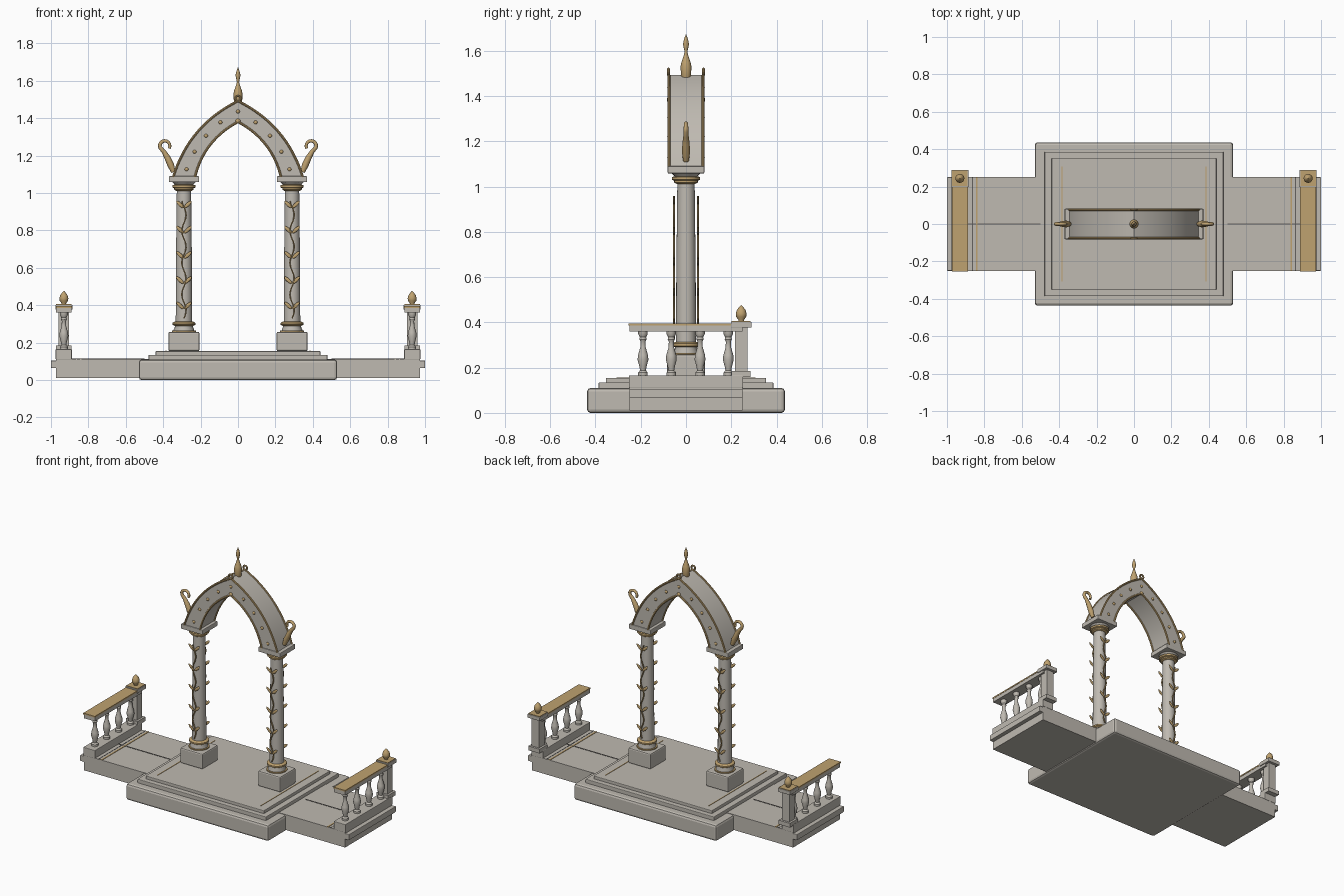
import bpy, bmesh, math
from mathutils import Vector, Matrix

if "Cube" in bpy.data.objects:
    bpy.data.objects.remove(bpy.data.objects["Cube"])


def material(name, rgb):
    m = bpy.data.materials.new(name)
    m.diffuse_color = (*rgb, 1)
    m.use_nodes = True
    m.node_tree.nodes["Principled BSDF"].inputs["Base Color"].default_value = m.diffuse_color
    return m


STONE = material("warm_grey_stone", (0.52, 0.49, 0.44))
GOLD = material("antique_gold", (0.52, 0.36, 0.16))
SEAM = material("dark_seam", (0.13, 0.12, 0.11))


def finish(name, bm, mat, smooth=True):
    bmesh.ops.recalc_face_normals(bm, faces=bm.faces)
    me = bpy.data.meshes.new(name)
    bm.to_mesh(me)
    bm.free()
    me.materials.append(mat)
    ob = bpy.data.objects.new(name, me)
    bpy.context.collection.objects.link(ob)
    if smooth:
        bpy.ops.object.select_all(action='DESELECT')
        bpy.context.view_layer.objects.active = ob
        ob.select_set(True)
        bpy.ops.object.shade_smooth_by_angle(angle=math.radians(35))
    return ob


def box(name, x, y, z, mat=STONE, bevel=0.0):
    """Box from (min, max) ranges, optionally bevelled."""
    bm = bmesh.new()
    size = [b - a for a, b in (x, y, z)]
    mid = [(a + b) / 2 for a, b in (x, y, z)]
    bmesh.ops.create_cube(bm, size=1, matrix=Matrix.Translation(mid) @ Matrix.Diagonal((*size, 1)))
    if bevel:
        bmesh.ops.bevel(bm, geom=bm.edges[:], offset=bevel, segments=2, profile=0.5, affect='EDGES')
    return finish(name, bm, mat, False)


def block(name, cx, cy, h, z, mat=STONE, bevel=0.0):
    return box(name, (cx - h, cx + h), (cy - h, cy + h), z, mat, bevel)


def lathe(name, profile, cx, cy, mat=STONE, n=24):
    """Revolve (radius, z) points about a vertical axis."""
    bm = bmesh.new()
    rings = [[bm.verts.new((cx + r * math.cos(math.tau * i / n), cy + r * math.sin(math.tau * i / n), z))
              for i in range(n)] for r, z in profile]
    for a, b in zip(rings, rings[1:]):
        for i in range(n):
            j = (i + 1) % n
            bm.faces.new((a[i], a[j], b[j], b[i]))
    bm.faces.new(rings[0])
    bm.faces.new(rings[-1])
    return finish(name, bm, mat)


def tube(name, pts, radii, mat=GOLD, n=8):
    """Sweep a circle along a path lying in an xz plane."""
    bm = bmesh.new()
    rings = []
    for k, p in enumerate(pts):
        t = (pts[min(k + 1, len(pts) - 1)] - pts[max(k - 1, 0)]).normalized()
        u = Vector((0, 1, 0))
        v = t.cross(u)
        rings.append([bm.verts.new(p + radii[k] * (u * math.cos(math.tau * i / n) + v * math.sin(math.tau * i / n)))
                      for i in range(n)])
    for a, b in zip(rings, rings[1:]):
        for i in range(n):
            j = (i + 1) % n
            bm.faces.new((a[i], a[j], b[j], b[i]))
    bm.faces.new(rings[0])
    bm.faces.new(rings[-1])
    return finish(name, bm, mat)


def ball(name, loc, scale, tilt=0.0, mat=GOLD):
    bm = bmesh.new()
    m = Matrix.Translation(loc) @ Matrix.Rotation(tilt, 4, 'Y') @ Matrix.Diagonal((*scale, 1))
    bmesh.ops.create_uvsphere(bm, u_segments=12, v_segments=8, radius=1, matrix=m)
    return finish(name, bm, mat)


# stepped central platform with thin gold inlays
box("platform_base", (-0.53, 0.53), (-0.437, 0.437), (0, 0.11), bevel=0.015)
box("platform_step", (-0.478, 0.478), (-0.386, 0.386), (0.105, 0.135), bevel=0.004)
box("platform_top", (-0.44, 0.44), (-0.354, 0.354), (0.13, 0.155), bevel=0.004)

# pointed arch curve, t = 0 at the spring point and 1 at the apex
def arc(x0, z1, sag, t):
    a, b = Vector((x0, 0, 1.085)), Vector((0, 0, z1))
    d = (b - a).normalized()
    return a.lerp(b, t) + Vector((d.z, 0, -d.x)) * sag * 4 * t * (1 - t)


def full_arc(x0, z1, sag, n=16):
    right = [arc(x0, z1, sag, i / n) for i in range(n + 1)]
    return right + [Vector((-p.x, 0, p.z)) for p in reversed(right[:-1])]


outer, inner = full_arc(0.347, 1.492, 0.058), full_arc(0.23, 1.38, 0.042)
bm = bmesh.new()
sections = [[bm.verts.new((p.x, y, p.z)) for p, y in ((o, -0.075), (o, 0.075), (i, 0.075), (i, -0.075))]
            for o, i in zip(outer, inner)]
for a, b in zip(sections, sections[1:]):
    for i in range(4):
        j = (i + 1) % 4
        bm.faces.new((a[i], a[j], b[j], b[i]))
bm.faces.new(sections[0])
bm.faces.new(sections[-1])
finish("pointed_arch", bm, STONE)

# gold arch edging, studs and apex rosettes on both faces
for side, f in (("front", -1), ("back", 1)):
    for label, path in (("outer", outer), ("inner", inner)):
        tube(f"arch_{label}_trim_{side}", [p + Vector((0, f * 0.076, 0)) for p in path], [0.0065] * len(path))
    for t in (0.09, 0.31, 0.54, 0.77, 1.0):
        p = (arc(0.347, 1.492, 0.058, t) + arc(0.23, 1.38, 0.042, t)) / 2
        for s in (-1, 1) if t < 1 else (1,):
            ball(f"arch_stud_{side}", (s * p.x, f * 0.076, p.z), (0.010, 0.007, 0.010))
    ball(f"apex_lower_bead_{side}", (0, f * 0.076, 1.385), (0.013, 0.008, 0.013))
    ring = [Vector((0.014 * math.cos(a), f * 0.077, 1.506 + 0.014 * math.sin(a)))
            for a in [math.tau * k / 16 for k in range(17)]]
    tube(f"apex_curl_{side}", ring, [0.006] * 17)

# finial on the arch apex
lathe("apex_finial", [(0.016, 1.47), (0.022, 1.485), (0.024, 1.53), (0.02, 1.55), (0.011, 1.575),
                      (0.006, 1.593), (0.008, 1.605), (0.0135, 1.628), (0.009, 1.65), (0.001, 1.672)], 0, 0, GOLD)

for side, s in (("left", -1), ("right", 1)):
    # columns
    cx = s * 0.289
    block(f"column_plinth_{side}", cx, 0, 0.083, (0.155, 0.258), bevel=0.008)
    lathe(f"column_foot_trim_{side}", [(0.064, 0.255), (0.064, 0.264)], cx, 0, GOLD)
    lathe(f"column_foot_{side}", [(0.055, 0.255), (0.055, 0.27), (0.048, 0.285), (0.05, 0.30)], cx, 0)
    lathe(f"column_base_ring_{side}", [(0.05, 0.29), (0.061, 0.296), (0.061, 0.306), (0.05, 0.313)], cx, 0, GOLD)
    lathe(f"column_shaft_{side}", [(0.044, 0.29), (0.043, 0.6), (0.038, 1.04)], cx, 0)
    lathe(f"column_neck_ring_{side}", [(0.042, 1.012), (0.052, 1.018), (0.052, 1.026), (0.062, 1.03),
                                       (0.062, 1.042), (0.045, 1.046)], cx, 0, GOLD)
    lathe(f"capital_neck_{side}", [(0.045, 1.04), (0.066, 1.062)], cx, 0)
    block(f"capital_{side}", cx, 0, 0.081, (1.058, 1.09), bevel=0.004)

    # vines climbing the front and back of each column
    for f in (-1, 1):
        face = "front" if f < 0 else "back"
        y = f * 0.053
        stem = [Vector((cx + 0.012 * math.sin(k * 0.58), y, 0.33 + k * 0.0157)) for k in range(41)]
        tube(f"vine_stem_{side}_{face}", stem, [0.004] * 41, n=6)
        for z in (0.395, 0.53, 0.665, 0.80, 0.935):
            for d in (-1, 1):
                ball(f"vine_leaf_{side}_{face}", (cx + d * 0.021, y, z + 0.004), (0.027, 0.004, 0.0095), -d * 0.75)

    # curled hooks on the arch shoulders
    path = [(0.345, 1.112), (0.36, 1.15), (0.378, 1.19), (0.397, 1.222)]
    radii = [0.012, 0.018, 0.016, 0.012]
    for k in range(10):
        a = math.radians(-15 + k * 25)
        path.append((0.391 + 0.027 * math.cos(a), 1.252 + 0.027 * math.sin(a)))
        radii.append(0.0105 - k * 0.0003)
    tube(f"arch_hook_{side}", [Vector((s * x, 0, z)) for x, z in path], radii, n=12)

    # side wing slab, edge moulding, seams and inlays
    def span(a, b):
        return tuple(sorted((s * a, s * b)))

    box(f"wing_slab_{side}", span(0.45, 0.972), (-0.25, 0.25), (0.01, 0.113))
    box(f"wing_edge_{side}", span(0.96, 1.0), (-0.25, 0.25), (0.065, 0.104), bevel=0.003)
    box(f"wing_center_seam_{side}", span(0.5, 0.89), (-0.004, 0.004), (0.11, 0.115), SEAM)
    box(f"wing_cross_seam_{side}", span(0.861, 0.865), (-0.25, 0.25), (0.11, 0.1145), SEAM)
    box(f"wing_inlay_{side}", span(0.836, 0.846), (-0.25, 0.25), (0.11, 0.1155), GOLD)
    box(f"platform_inlay_{side}", span(0.381, 0.387), (-0.307, 0.307), (0.152, 0.157), GOLD)

    # balustrade
    bx = s * 0.931
    box(f"balustrade_curb_{side}", span(0.888, 0.975), (-0.252, 0.252), (0.11, 0.165), bevel=0.003)
    box(f"balustrade_rail_{side}", span(0.89, 0.972), (-0.25, 0.25), (0.36, 0.386))
    box(f"balustrade_rail_top_{side}", span(0.888, 0.974), (-0.253, 0.22), (0.386, 0.395), GOLD)
    for y in (-0.19, -0.065, 0.062, 0.187):
        lathe(f"baluster_{side}", [(0.021, 0.16), (0.021, 0.178), (0.013, 0.188), (0.016, 0.205), (0.024, 0.235),
                                   (0.022, 0.255), (0.012, 0.29), (0.011, 0.315), (0.016, 0.325), (0.014, 0.335),
                                   (0.021, 0.348), (0.021, 0.362)], bx, y, n=16)
    py = 0.244
    block(f"post_foot_{side}", bx, py, 0.042, (0.158, 0.186))
    block(f"post_shaft_{side}", bx, py, 0.028, (0.16, 0.38))
    block(f"post_cap_{side}", bx, py, 0.046, (0.377, 0.402), bevel=0.003)
    block(f"post_cap_trim_{side}", bx, py, 0.042, (0.398, 0.406), GOLD)
    lathe(f"post_finial_{side}", [(0.012, 0.404), (0.013, 0.412), (0.022, 0.424), (0.024, 0.438),
                                  (0.019, 0.455), (0.008, 0.469), (0.001, 0.476)], bx, py, GOLD)
